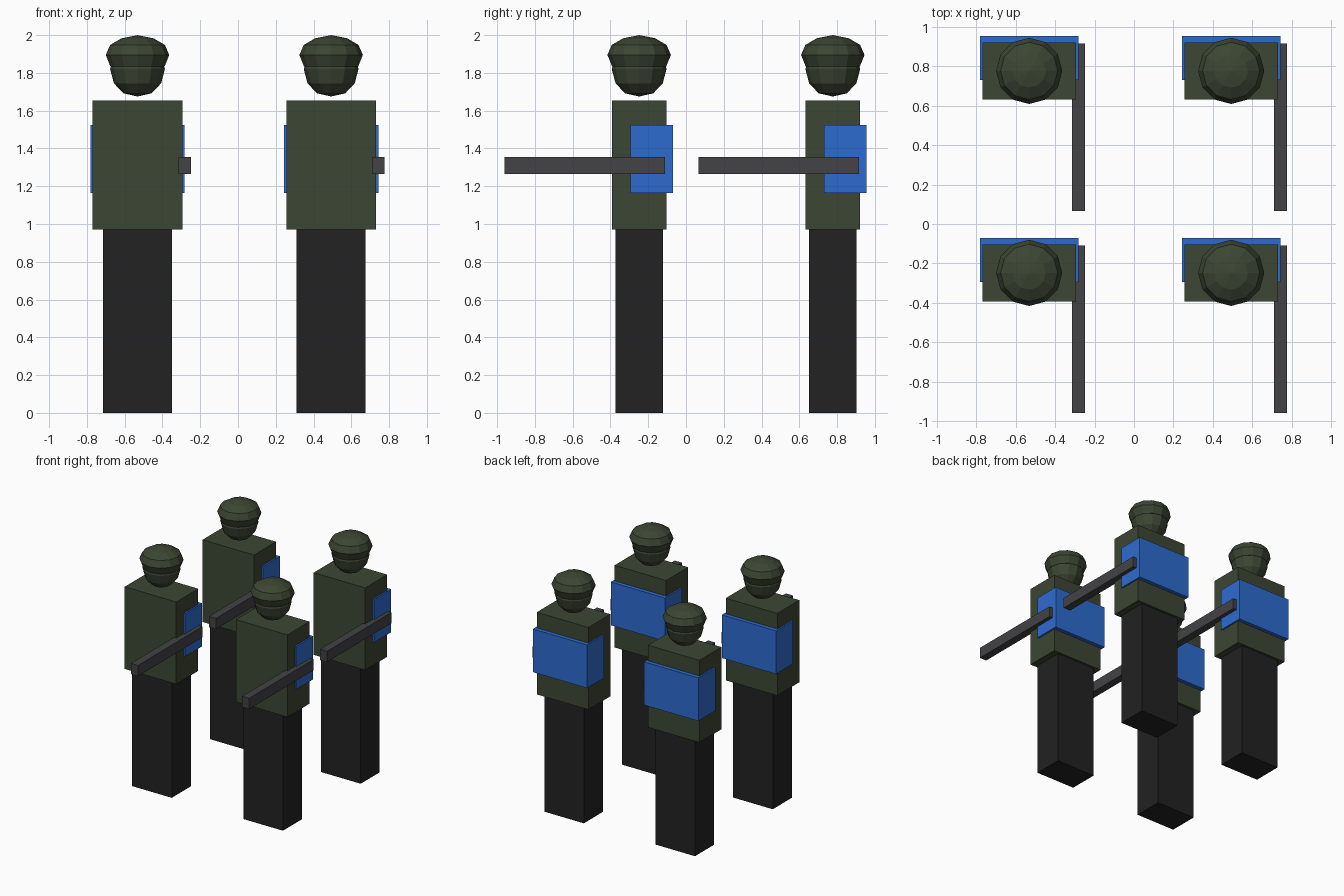
import bpy
import bmesh
from math import cos, sin, tau

cube = bpy.data.objects.get("Cube")
if cube:
    bpy.data.objects.remove(cube, do_unlink=True)


def material(name, r, g, b):
    m = bpy.data.materials.new(name)
    m.use_nodes = True
    m.diffuse_color = (r, g, b, 1)
    m.node_tree.nodes["Principled BSDF"].inputs["Base Color"].default_value = (r, g, b, 1)
    return m


green = material("olive green", 0.045, 0.061, 0.033)
blue = material("blue", 0.027, 0.147, 0.63)
black = material("soft black", 0.016, 0.016, 0.016)
grey = material("gun grey", 0.056, 0.054, 0.058)


def mesh_object(name, bm, mat, origin):
    bmesh.ops.recalc_face_normals(bm, faces=bm.faces)
    mesh = bpy.data.meshes.new(name)
    bm.to_mesh(mesh)
    bm.free()
    mesh.materials.append(mat)
    obj = bpy.data.objects.new(name, mesh)
    obj.location = origin
    bpy.context.collection.objects.link(obj)


def box(name, mat, origin, size, centre):
    bm = bmesh.new()
    bmesh.ops.create_cube(bm, size=1)
    bmesh.ops.scale(bm, vec=size, verts=bm.verts)
    bmesh.ops.translate(bm, vec=centre, verts=bm.verts)
    mesh_object(name, bm, mat, origin)


def turned(name, mat, origin, profile, sides=12):
    """Closed faceted solid turned around z from (radius, height) points."""
    bm = bmesh.new()
    rings = []
    for r, z in profile:
        if r == 0:
            rings.append([bm.verts.new((0, 0, z))] * sides)
        else:
            rings.append([bm.verts.new((r * cos(tau * i / sides), r * sin(tau * i / sides), z))
                          for i in range(sides)])
    for low, high in zip(rings, rings[1:]):
        for i in range(sides):
            j = (i + 1) % sides
            corners = dict.fromkeys((low[i], low[j], high[j], high[i]))
            bm.faces.new(list(corners))
    mesh_object(name, bm, mat, origin)


HEAD = [(0, 1.675), (0.075, 1.692), (0.125, 1.745), (0.145, 1.82), (0.125, 1.89), (0, 1.94)]
HELMET = [(0, 1.825), (0.143, 1.833), (0.168, 1.895), (0.145, 1.948), (0.085, 1.983), (0, 2.0)]

# Four identical figures in a two by two formation
for row, y in (("front", -0.248), ("back", 0.777)):
    for side, x in (("right", -0.532), ("left", 0.493)):
        tag = f"{row}_{side}_"
        at = (x, y, 0)
        box(tag + "legs", black, at, (0.365, 0.25, 0.97), (0, 0, 0.485))
        box(tag + "torso", green, at, (0.475, 0.29, 0.685), (0, 0, 1.3125))
        box(tag + "backpack", blue, at, (0.5, 0.225, 0.36), (0, 0.0655, 1.345))
        box(tag + "rifle", grey, at, (0.065, 0.85, 0.09), (0.25, -0.287, 1.31))
        turned(tag + "head", green, at, HEAD)
        turned(tag + "helmet", green, at, HELMET)
